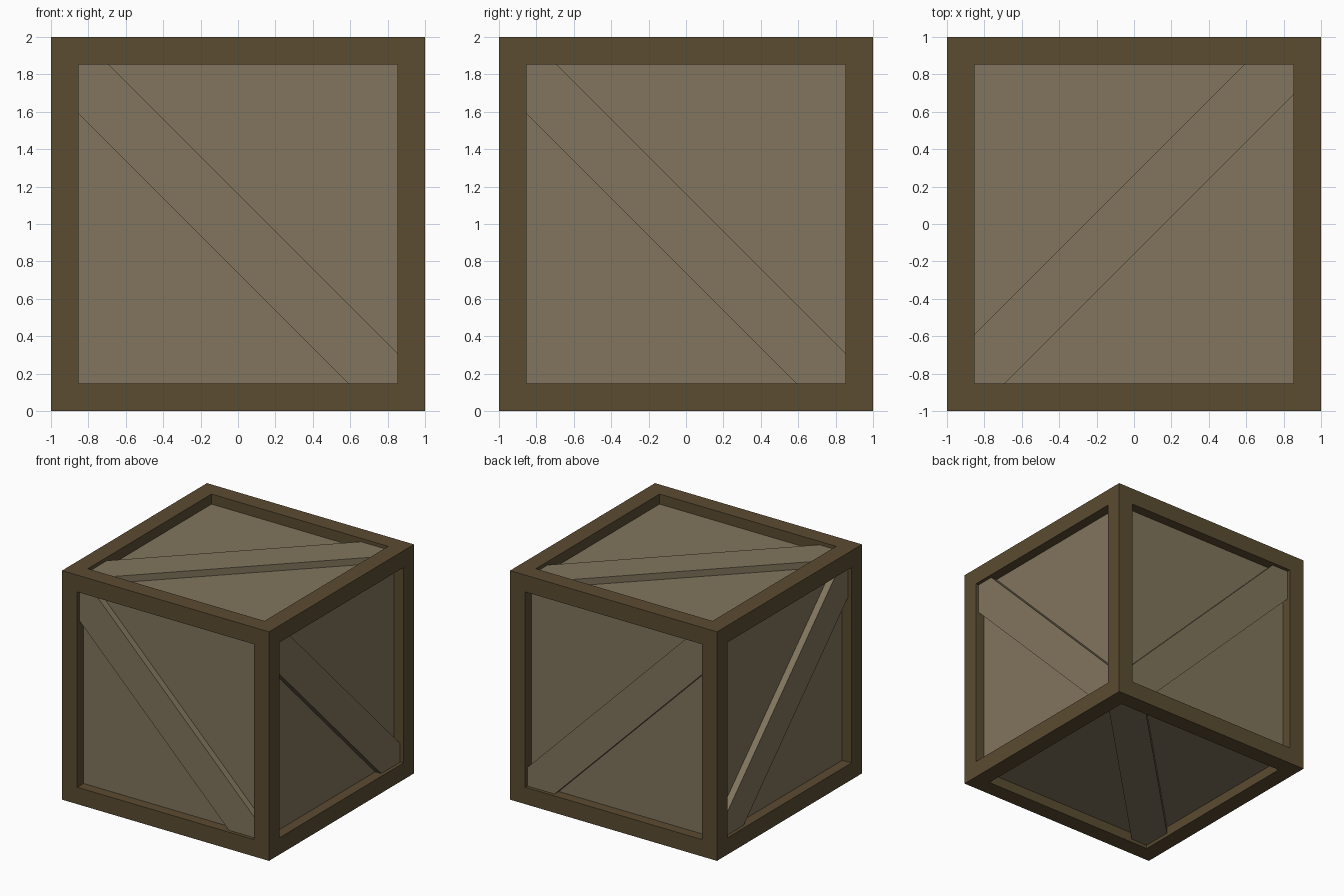
import bpy, bmesh
from mathutils import Vector

if "Cube" in bpy.data.objects:
    bpy.data.objects.remove(bpy.data.objects["Cube"])

FRAME_W = 0.147          # width of frame border
H = 1 - FRAME_W          # half size of each opening
PANEL = 0.912            # distance of panels from the crate centre
BRACE = 0.97             # distance of brace faces from the crate centre
CENTRE = Vector((0, 0, 1))


def srgb(*c):
    return [((v / 255 + 0.055) / 1.055) ** 2.4 for v in c] + [1]


def material(name, colour):
    m = bpy.data.materials.new(name)
    m.diffuse_color = colour
    m.use_nodes = True
    m.node_tree.nodes["Principled BSDF"].inputs["Base Color"].default_value = m.diffuse_color
    return m


dark_wood = material("dark wood", srgb(91, 76, 50))
pale_wood = material("pale wood", srgb(129, 117, 93))


def finish(bm, name, mat):
    bmesh.ops.recalc_face_normals(bm, faces=bm.faces[:])
    me = bpy.data.meshes.new(name)
    bm.to_mesh(me)
    bm.free()
    me.materials.append(mat)
    ob = bpy.data.objects.new(name, me)
    ob.location = CENTRE
    bpy.context.collection.objects.link(ob)


# frame: cube whose six faces are inset and opened with inward walls
bm = bmesh.new()
bmesh.ops.create_cube(bm, size=2)
inner = bm.faces[:]
bmesh.ops.inset_individual(bm, faces=inner, thickness=FRAME_W, use_even_offset=True)
sunk = bmesh.ops.extrude_discrete_faces(bm, faces=inner)["faces"]
for f in sunk:
    f.normal_update()
    bmesh.ops.translate(bm, verts=f.verts[:], vec=f.normal * -(1 - PANEL))
bmesh.ops.delete(bm, geom=sunk, context='FACES_ONLY')
finish(bm, "frame", dark_wood)

# panels: inner box showing through every opening
bm = bmesh.new()
bmesh.ops.create_cube(bm, size=2 * PANEL)
finish(bm, "panels", pale_wood)

# diagonal brace outline, filling the opening from corner to corner
HI, LO = 0.163, 0.263    # offsets of the two edges from the diagonal
outline = [(-H, H), (HI - H, H), (H, HI - H), (H, -H), (H - LO, -H), (-H, H - LO)]


def brace(name, place):
    bm = bmesh.new()
    inside = [bm.verts.new(place(u, v, PANEL - 0.01)) for u, v in outline]
    outside = [bm.verts.new(place(u, v, BRACE)) for u, v in outline]
    bm.faces.new(inside)
    bm.faces.new(outside)
    n = len(outline)
    for i in range(n):
        j = (i + 1) % n
        bm.faces.new((inside[i], inside[j], outside[j], outside[i]))
    finish(bm, name, pale_wood)


# opposite sides carry mirrored braces
for s, names in ((-1, ("front", "left", "bottom")), (1, ("back", "right", "top"))):
    brace(names[0] + "_brace", lambda u, v, d: (u, s * d, v))
    brace(names[1] + "_brace", lambda u, v, d: (s * d, u, v))
    brace(names[2] + "_brace", lambda u, v, d: (u, -v, s * d))
